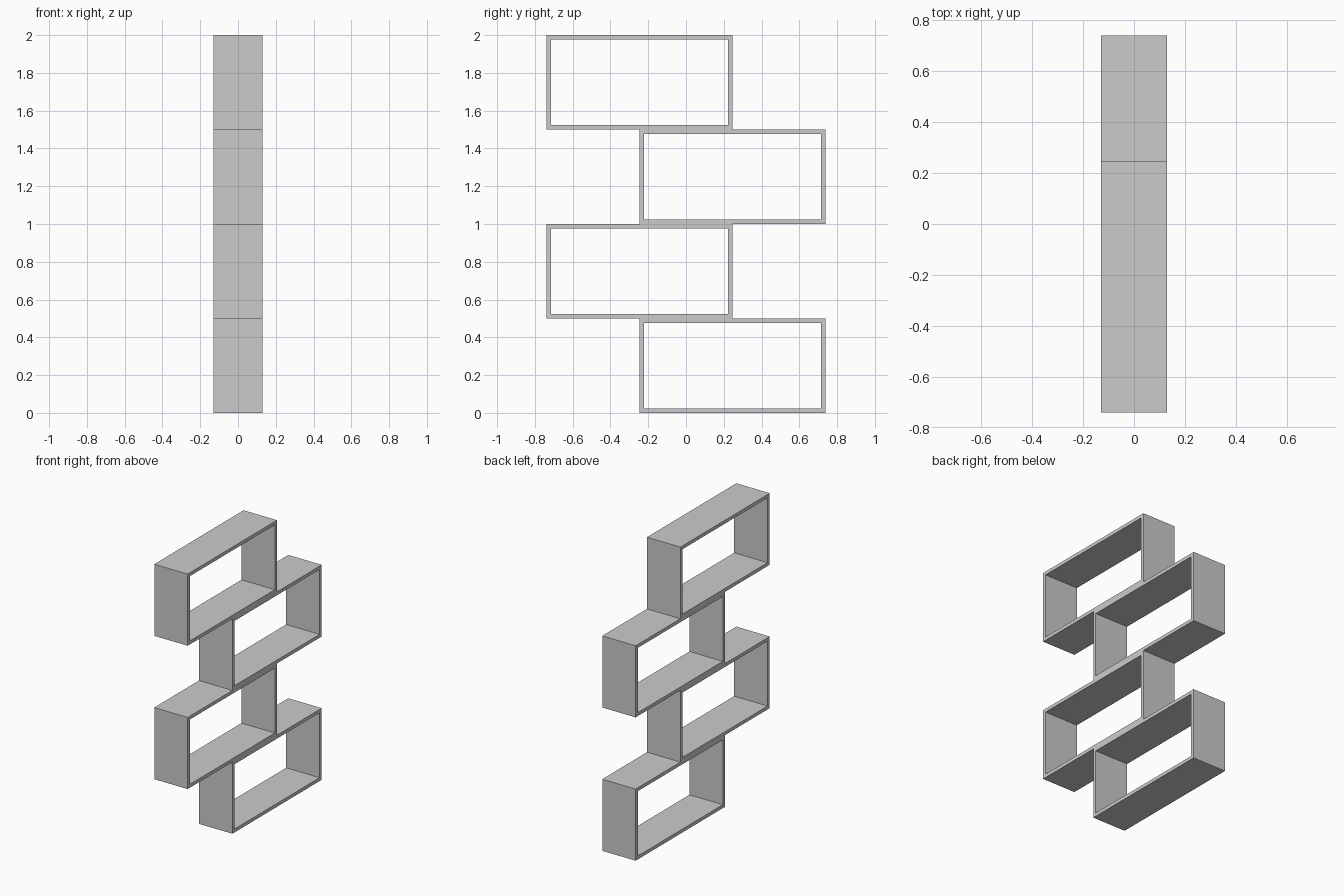
import bpy

if "Cube" in bpy.data.objects:
    bpy.data.objects.remove(bpy.data.objects["Cube"])

WIDTH, DEPTH, HEIGHT, WALL = 0.985, 0.258, 0.5, 0.024
SHIFT = 0.2465  # sideways stagger of each box


def box_frame(name, y, z):
    """Open rectangular shelf box, extruded along x."""
    def ring(x, inset):
        a, b = WIDTH / 2 - inset, HEIGHT / 2 - inset
        return [(x, -a, -b), (x, a, -b), (x, a, b), (x, -a, b)]

    h = DEPTH / 2
    # four loops: front outer, front inner, back inner, back outer
    verts = ring(h, 0) + ring(h, WALL) + ring(-h, WALL) + ring(-h, 0)
    faces = []
    for r in range(4):
        s = (r + 1) % 4
        for i in range(4):
            j = (i + 1) % 4
            faces.append((r * 4 + i, r * 4 + j, s * 4 + j, s * 4 + i))
    mesh = bpy.data.meshes.new(name)
    mesh.from_pydata(verts, [], faces)
    mesh.update()
    obj = bpy.data.objects.new(name, mesh)
    obj.location = (0, y, z)
    bpy.context.collection.objects.link(obj)


# Four boxes stacked in a zigzag
for level in range(4):
    side = 1 if level % 2 == 0 else -1
    box_frame(f"shelf_box_{level + 1}", side * SHIFT, HEIGHT * (level + 0.5))
